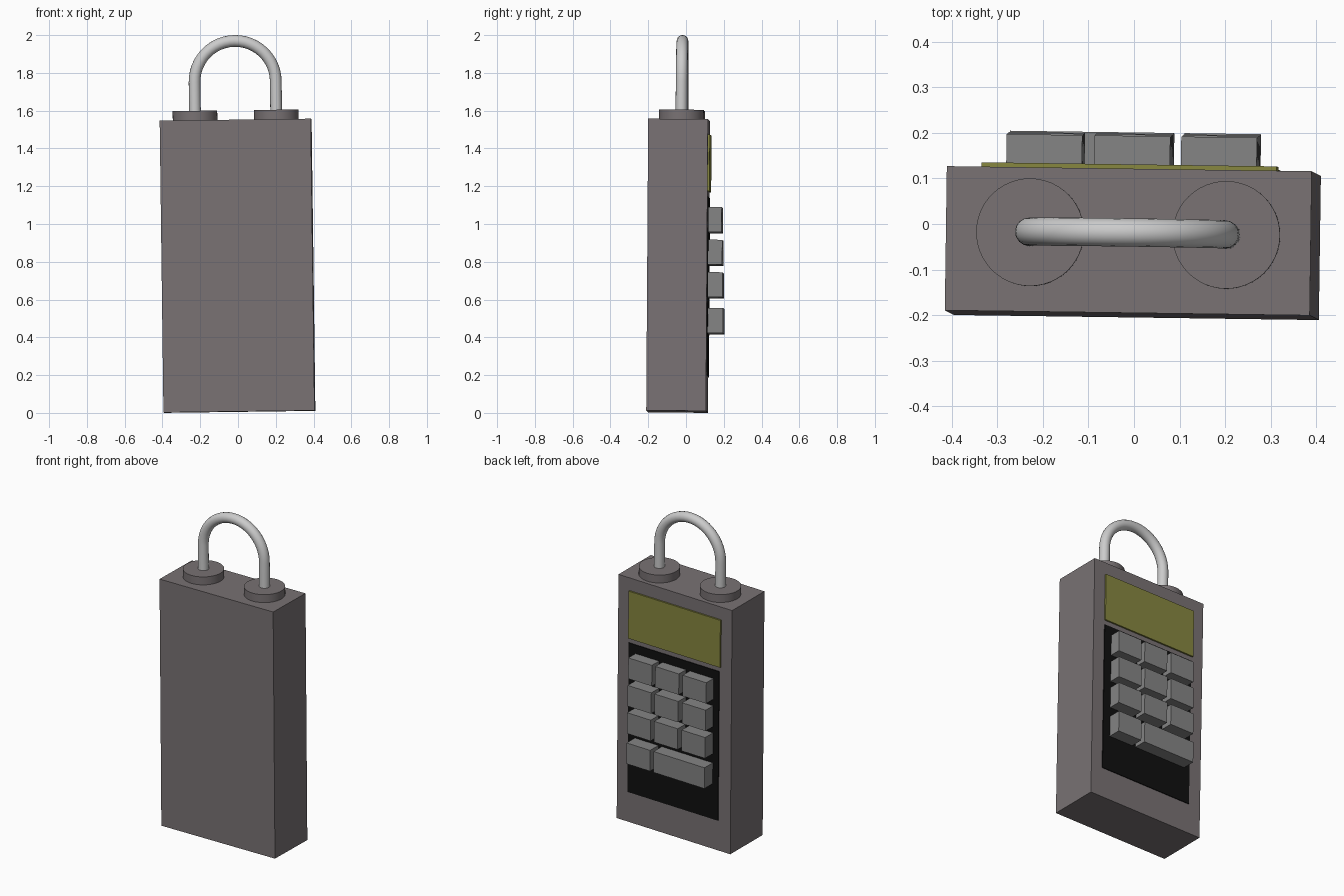
import bpy, bmesh
from math import radians, pi, sin, cos
from mathutils import Matrix, Vector, Euler

if "Cube" in bpy.data.objects:
    bpy.data.objects.remove(bpy.data.objects["Cube"])

# The whole lock leans very slightly off the axes
TILT = Matrix.Translation((0.0075, -0.047, 0.0065)) @ Euler(
    (radians(-0.37), radians(-0.75), radians(-0.8))).to_matrix().to_4x4()
BACK = 0.158  # local y of the keypad face
TOP = 1.545


def material(name, rgb):
    m = bpy.data.materials.new(name)
    m.diffuse_color = (*rgb, 1)
    m.use_nodes = True
    m.node_tree.nodes["Principled BSDF"].inputs["Base Color"].default_value = m.diffuse_color
    return m


body_mat = material("body_grey", (0.19, 0.168, 0.173))
key_mat = material("key_grey", (0.23, 0.23, 0.23))
screen_mat = material("screen_olive", (0.24, 0.24, 0.05))
panel_mat = material("panel_black", (0.005, 0.005, 0.005))


def finish(name, bm, mat=None, smooth=False):
    bmesh.ops.recalc_face_normals(bm, faces=bm.faces)
    bm.transform(TILT)
    me = bpy.data.meshes.new(name)
    bm.to_mesh(me)
    bm.free()
    ob = bpy.data.objects.new(name, me)
    bpy.context.collection.objects.link(ob)
    if mat:
        me.materials.append(mat)
    if smooth:
        bpy.ops.object.select_all(action='DESELECT')
        ob.select_set(True)
        bpy.context.view_layer.objects.active = ob
        bpy.ops.object.shade_smooth_by_angle(angle=radians(35))
    return ob


def box(name, x0, x1, y0, y1, z0, z1, mat):
    bm = bmesh.new()
    m = Matrix.Translation(((x0 + x1) / 2, (y0 + y1) / 2, (z0 + z1) / 2))
    bmesh.ops.create_cube(bm, size=1, matrix=m @ Matrix.Diagonal((x1 - x0, y1 - y0, z1 - z0, 1)))
    return finish(name, bm, mat)


# Body, screen and keypad panel
box("body", -0.4, 0.4, -BACK, BACK, 0, TOP, body_mat)
box("screen", -0.325, 0.322, BACK - 0.01, BACK + 0.01, 1.165, 1.465, screen_mat)
box("keypad_panel", -0.315, 0.322, BACK - 0.01, BACK + 0.005, 0.19, 1.135, panel_mat)

# Keys: three full rows, then a single key and a wide key
W, H = 0.083, 0.066
for r, (z, out) in enumerate([(1.015, 0.075), (0.842, 0.079), (0.67, 0.082), (0.48, 0.086)]):
    spans = [(0.19 - W, 0.19 + W)]
    spans += [(-W, W), (-0.193 - W, -0.193 + W)] if r < 3 else [(-0.193 - W, W)]
    for c, (x0, x1) in enumerate(spans):
        box(f"key_{r + 1}_{c + 1}", x0, x1, BACK - 0.01, BACK + out, z - H, z + H, key_mat)

# Round collars the shackle rises from
AXIS_Y, LEG = 0.0155, 0.215
for side, sx in (("left", -1), ("right", 1)):
    bm = bmesh.new()
    bmesh.ops.create_cone(bm, cap_ends=True, segments=48, radius1=0.118, radius2=0.118, depth=0.08,
                          matrix=Matrix.Translation((sx * LEG, AXIS_Y, TOP + 0.01)))
    finish(f"{side}_collar", bm, body_mat, True)

# Shackle: circle swept along two legs and a half circle
N, R, ARC_Z = 16, 0.031, 1.748
path = [(-LEG, TOP, pi)]
path += [(LEG * cos(a), ARC_Z + LEG * sin(a), a) for a in (pi * (1 - i / 24) for i in range(25))]
path += [(LEG, TOP, 0)]
bm = bmesh.new()
rings = []
for x, z, a in path:
    ring = []
    for k in range(N):
        t = 2 * pi * k / N
        d = R * cos(t)
        ring.append(bm.verts.new(Vector((x + d * cos(a), AXIS_Y + R * sin(t), z + d * sin(a)))))
    rings.append(ring)
for p, q in zip(rings, rings[1:]):
    for k in range(N):
        bm.faces.new((p[k], p[(k + 1) % N], q[(k + 1) % N], q[k]))
bm.faces.new(rings[0])
bm.faces.new(rings[-1])
finish("shackle", bm, None, True)
